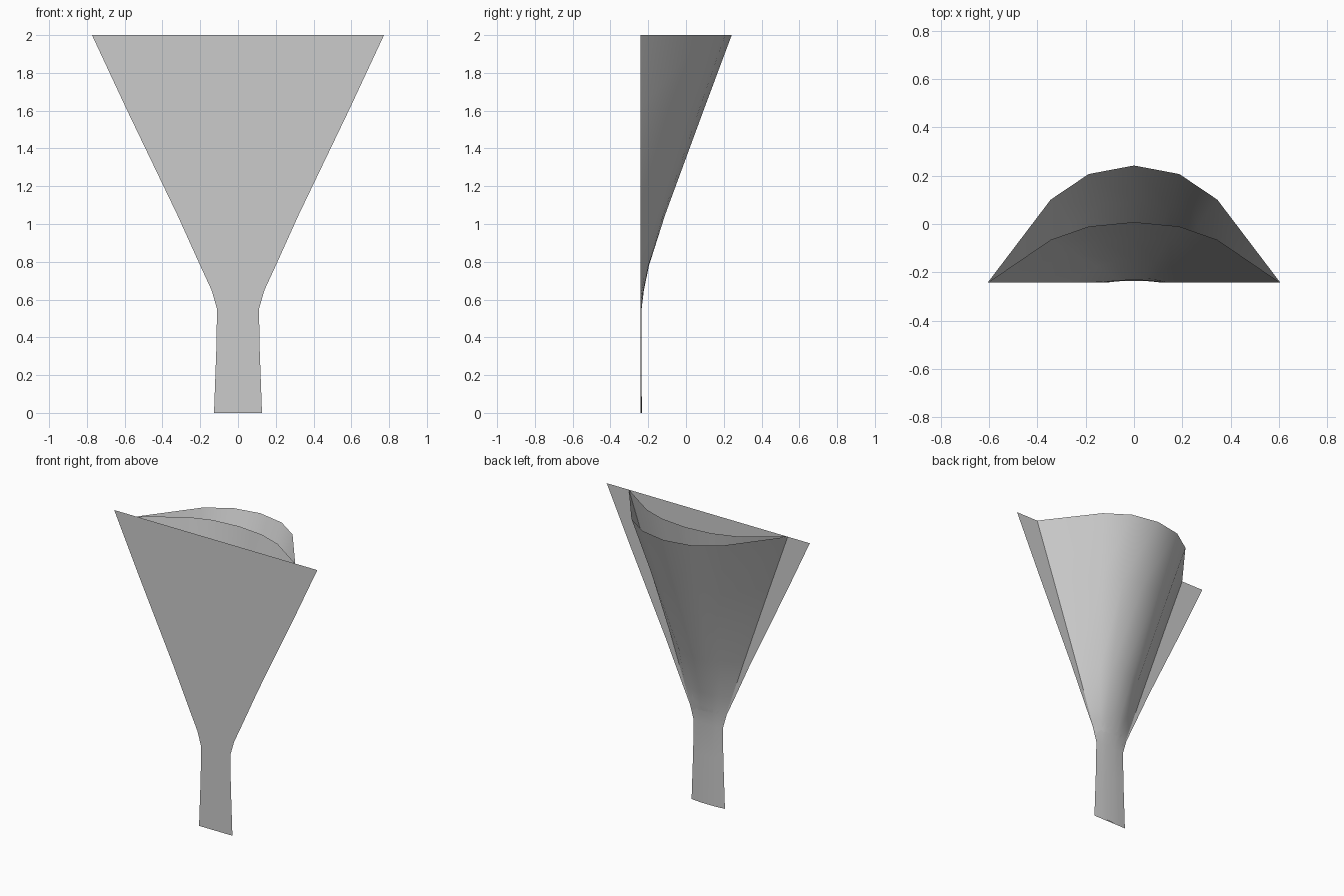
import bpy

if "Cube" in bpy.data.objects:
    bpy.data.objects.remove(bpy.data.objects["Cube"])

FRONT = -0.242  # plane of the flat front sheet

# Half cross-section of the bulging sheets: (fraction of width, fraction of depth)
HALF = [(1, 0), (0.57, 0.708), (0.31, 0.927)]
SECTION = HALF + [(0, 1)] + [(-x, d) for x, d in reversed(HALF)]
FLAT = [(1, 0), (-1, 0)]


def sheet(name, levels, section):
    """Loft an open sheet through levels of (z, half width, depth)."""
    n = len(section)
    verts = [(w * fx, FRONT + d * fd, z) for z, w, d in levels for fx, fd in section]
    faces = []
    for i in range(len(levels) - 1):
        for j in range(n - 1):
            a = i * n + j
            faces.append((a, a + 1, a + n + 1, a + n))
    mesh = bpy.data.meshes.new(name)
    mesh.from_pydata(verts, [], faces)
    mesh.polygons.foreach_set("use_smooth", [True] * len(faces))
    obj = bpy.data.objects.new(name, mesh)
    bpy.context.collection.objects.link(obj)
    return obj


# Flat fan-shaped front panel with its narrow tail
sheet("front_panel", [(0, 0.127, 0), (0.33, 0.115, 0), (0.55, 0.111, 0), (0.65, 0.14, 0),
                      (0.78, 0.20, 0), (1.05, 0.322, 0), (1.61, 0.591, 0), (2, 0.773, 0)], FLAT)

# Outer back wrap: half cone opening upward, flattening into the tail
sheet("back_wrap", [(0, 0.127, 0.008), (0.33, 0.115, 0.007), (0.55, 0.111, 0.007),
                    (0.65, 0.135, 0.019), (0.78, 0.18, 0.046), (1.05, 0.272, 0.132),
                    (1.61, 0.467, 0.338), (2, 0.605, 0.484)], SECTION)

# Shallower inner layer inside the wrap
sheet("inner_layer", [(0.60, 0.118, 0.010), (0.78, 0.178, 0.044), (1.05, 0.270, 0.092),
                      (1.61, 0.466, 0.187), (2, 0.604, 0.250)], SECTION)
